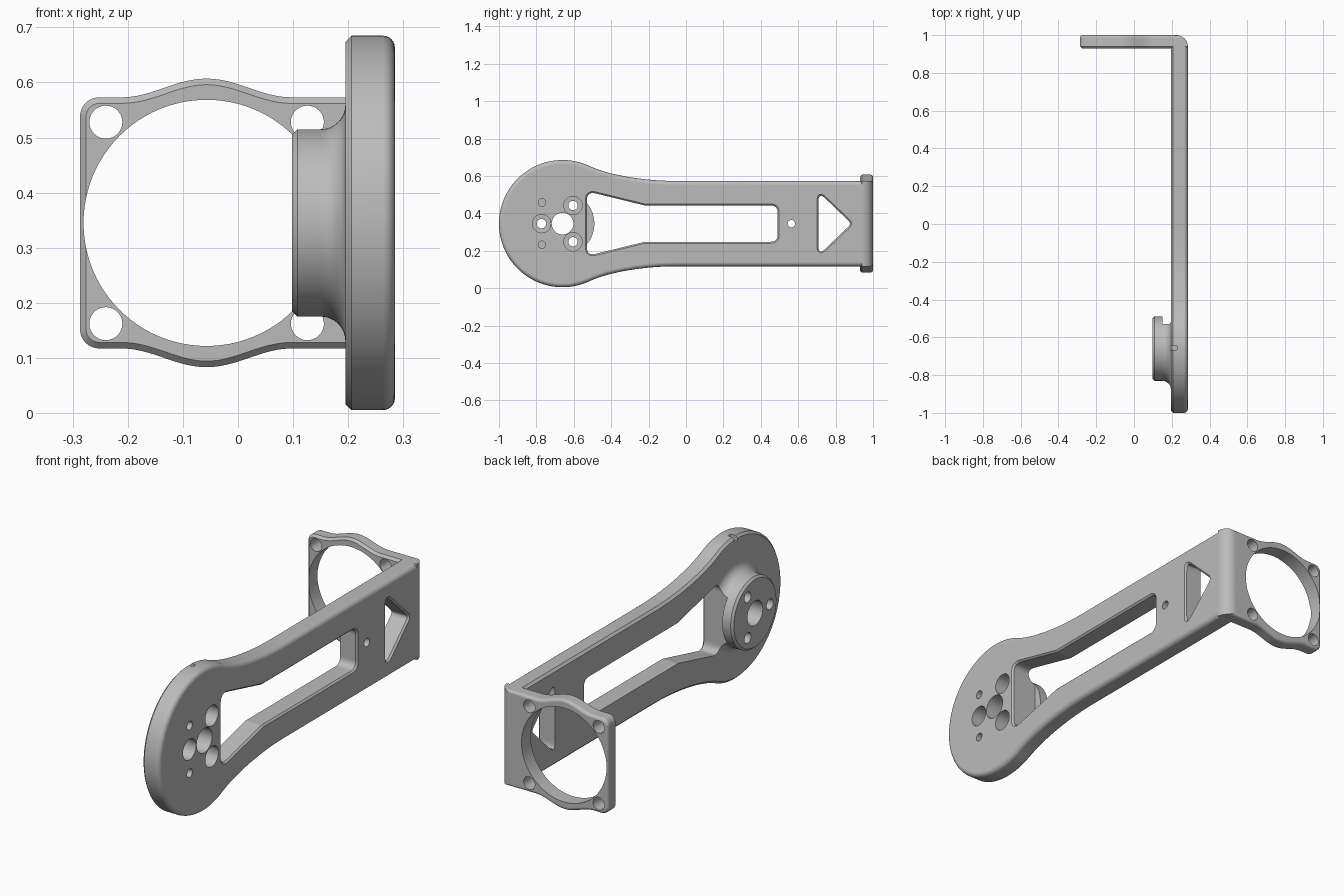
import bpy, bmesh, math
from mathutils import Vector

cube = bpy.data.objects.get("Cube")
if cube:
    bpy.data.objects.remove(cube, do_unlink=True)

MID = 0.345                     # height of the centre line
HUB = (-0.66, MID)              # hub centre in y, z
X_IN, X_OUT = 0.195, 0.285      # inner and outer face of the arm
AXES = {"x": lambda u, v, t: (t, u, v),
        "y": lambda u, v, t: (u, t, v),
        "z": lambda u, v, t: (u, v, t)}

grey = bpy.data.materials.new("light_grey")
grey.use_nodes = True
grey.diffuse_color = (0.5, 0.5, 0.5, 1)
grey.node_tree.nodes["Principled BSDF"].inputs["Base Color"].default_value = (0.5, 0.5, 0.5, 1)


def circle(centre, r, n=48):
    return [(centre[0] + r * math.cos(math.tau * i / n),
             centre[1] + r * math.sin(math.tau * i / n)) for i in range(n)]


def rounded(corners, radius, steps=8):
    """Polygon with filleted corners."""
    pts = [Vector(c) for c in corners]
    out = []
    for i, p in enumerate(pts):
        a = (pts[i - 1] - p).normalized()
        b = (pts[(i + 1) % len(pts)] - p).normalized()
        reach = radius / math.tan(a.angle(b) / 2)
        start, end = p + a * reach, p + b * reach
        for k in range(steps + 1):
            s = k / steps
            out.append(start * (1 - s) ** 2 + p * 2 * s * (1 - s) + end * s * s)
    return out


def inset(outline, d):
    """Move a closed counter-clockwise outline inwards by d."""
    pts = [Vector(p) for p in outline]
    out = []
    for i, p in enumerate(pts):
        e1 = (p - pts[i - 1]).normalized()
        e2 = (pts[(i + 1) % len(pts)] - p).normalized()
        n1, n2 = Vector((-e1.y, e1.x)), Vector((-e2.y, e2.x))
        out.append(p + (n1 + n2) * d / (1 + n1.dot(n2)))
    return out


def loft(name, outline, axis, levels):
    """Stack copies of an outline along an axis; levels are (position, inset)."""
    area = sum(outline[i - 1][0] * p[1] - p[0] * outline[i - 1][1]
               for i, p in enumerate(outline))
    if area < 0:
        outline = outline[::-1]
    bm = bmesh.new()
    rings = [[bm.verts.new(AXES[axis](p[0], p[1], t)) for p in inset(outline, d)]
             for t, d in levels]
    for low, high in zip(rings, rings[1:]):
        for i in range(len(low)):
            bm.faces.new((low[i - 1], low[i], high[i], high[i - 1]))
    bm.faces.new(rings[0])
    bm.faces.new(rings[-1])
    bmesh.ops.recalc_face_normals(bm, faces=bm.faces)
    mesh = bpy.data.meshes.new(name)
    bm.to_mesh(mesh)
    bm.free()
    mesh.materials.append(grey)
    obj = bpy.data.objects.new(name, mesh)
    bpy.context.collection.objects.link(obj)
    return obj


def edge_levels(sharp, soft, chamfer, radius):
    """Chamfer at one end, round at the other."""
    s = 1 if soft > sharp else -1
    levels = [(sharp, chamfer), (sharp + s * chamfer, 0)]
    for k in range(7):
        a = math.pi / 2 * k / 6
        levels.append((soft - s * radius * (1 - math.sin(a)), radius * (1 - math.cos(a))))
    return levels


def mirrored(upper):
    """Close an upper half profile (along, half height) about the centre line."""
    return ([(u, MID + h) for u, h in upper]
            + [(u, MID - h) for u, h in reversed(upper) if h > 1e-4])


def combine(target, tools, operation):
    for tool in tools:
        tool.hide_render = True
        mod = target.modifiers.new(tool.name, "BOOLEAN")
        mod.operation, mod.solver, mod.object = operation, "EXACT", tool
    bpy.context.view_layer.update()
    graph = bpy.context.evaluated_depsgraph_get()
    mesh = bpy.data.meshes.new_from_object(target.evaluated_get(graph))
    target.modifiers.clear()
    target.data = mesh
    for tool in tools:
        bpy.data.objects.remove(tool, do_unlink=True)


# Arm: round head, curved neck, straight bar
R, BAR = 0.34, 0.228
upper = []
for k in range(41):
    a = math.radians(180 - 115 * k / 40)
    upper.append((HUB[0] + R * math.cos(a), max(0, R * math.sin(a))))
p0, p1 = Vector(upper[-1]), Vector((-0.05, BAR))
t0, t1 = Vector((0.35, -0.163)), Vector((0.46, 0))
for k in range(1, 21):
    s = k / 20
    upper.append(tuple(p0 * (2 * s**3 - 3 * s**2 + 1) + t0 * (s**3 - 2 * s**2 + s)
                       + p1 * (3 * s**2 - 2 * s**3) + t1 * (s**3 - s**2)))
upper.append((0.985, BAR))
arm = loft("bracket_arm", mirrored(upper), "x", edge_levels(X_IN, X_OUT, 0.011, 0.022))

# Mounting flange with bulged top and bottom edges
RING = (-0.057, MID)
left, corner = -0.287, 0.035
upper = []
for k in range(9):
    a = math.pi / 2 * k / 8
    upper.append((left + corner * (1 - math.cos(a)), BAR - corner * (1 - math.sin(a))))
for k in range(33):
    s = k / 16 - 1
    upper.append((RING[0] + 0.155 * s, BAR + 0.017 * (1 + math.cos(math.pi * s))))
upper.append((X_OUT, BAR))
flange = loft("flange", mirrored(upper), "y", edge_levels(0.93, 1.0, 0.011, 0.015))

# Hub boss with a flared foot
FLARE = 0.045
levels = [(0.098, 0.01), (0.108, 0)]
for k in range(9):
    a = math.pi / 2 * k / 8
    levels.append((X_IN - FLARE * (1 - math.sin(a)), -FLARE * (1 - math.cos(a))))
levels.append((0.22, -FLARE))
boss = loft("boss", circle(HUB, 0.17, 80), "x", levels)
combine(arm, [flange, boss], "UNION")

cutters = []


def cut(outline, axis, *levels):
    cutters.append(loft("cutter_%d" % len(cutters), outline, axis, levels))


# Long slot and triangular window, with chamfered outer rims
slot = rounded([(-0.53, 0.172), (-0.22, 0.248), (0.49, 0.248),
                (0.49, 0.442), (-0.22, 0.442), (-0.53, 0.518)], 0.038)
window = rounded([(0.708, 0.175), (0.885, MID), (0.708, 0.515)], 0.022)
for shape, start in ((slot, 0.152), (window, 0.15)):
    cut(shape, "x", (start, 0), (X_OUT - 0.008, 0), (X_OUT + 0.012, -0.02))

# Hub bore, counterbored screw holes, blind pin holes, bar hole
cut(circle(HUB, 0.058), "x", (0, 0), (0.4, 0))
for k in range(3):
    a = math.radians(60 + 120 * k)
    c = (HUB[0] + 0.112 * math.cos(a), HUB[1] + 0.112 * math.sin(a))
    cut(circle(c, 0.025, 32), "x", (0, 0), (0.17, 0), (0.171, -0.024), (0.4, -0.024))
for side in (-1, 1):
    cut(circle((-0.77, MID + side * 0.113), 0.02, 24), "x", (0.22, 0), (0.4, 0))
cut(circle((0.563, MID), 0.02, 24), "x", (0.1, 0), (0.4, 0))

# Flange opening and its four screw holes
cut(circle(RING, 0.2235, 96), "y", (0.8, 0), (1.2, 0))
for sx in (-1, 1):
    for sz in (-1, 1):
        cut(circle((RING[0] + sx * 0.183, MID + sz * 0.183), 0.03, 32),
            "y", (0.8, 0), (1.2, 0))

# Small groove on top of the head
cut(rounded([(0.15, -0.667), (0.23, -0.667), (0.23, -0.643), (0.15, -0.643)], 0.011),
    "z", (0.66, 0), (0.75, 0))

# Rounded outer bend
bend = 0.06
centre = (X_OUT - bend, 1 - bend)
arc = [(centre[0] + bend * math.cos(math.pi / 2 * k / 12),
        centre[1] + bend * math.sin(math.pi / 2 * k / 12)) for k in range(13)]
cut(arc + [(centre[0], 1.1), (0.4, 1.1), (0.4, centre[1])], "z", (-0.2, 0), (0.9, 0))

combine(arm, cutters, "DIFFERENCE")

# Smooth shading with crisp edges
bpy.ops.object.select_all(action="DESELECT")
arm.select_set(True)
bpy.context.view_layer.objects.active = arm
bpy.ops.object.shade_smooth_by_angle(angle=math.radians(30))
arm.modifiers.new("weighted_normals", "WEIGHTED_NORMAL").keep_sharp = True
